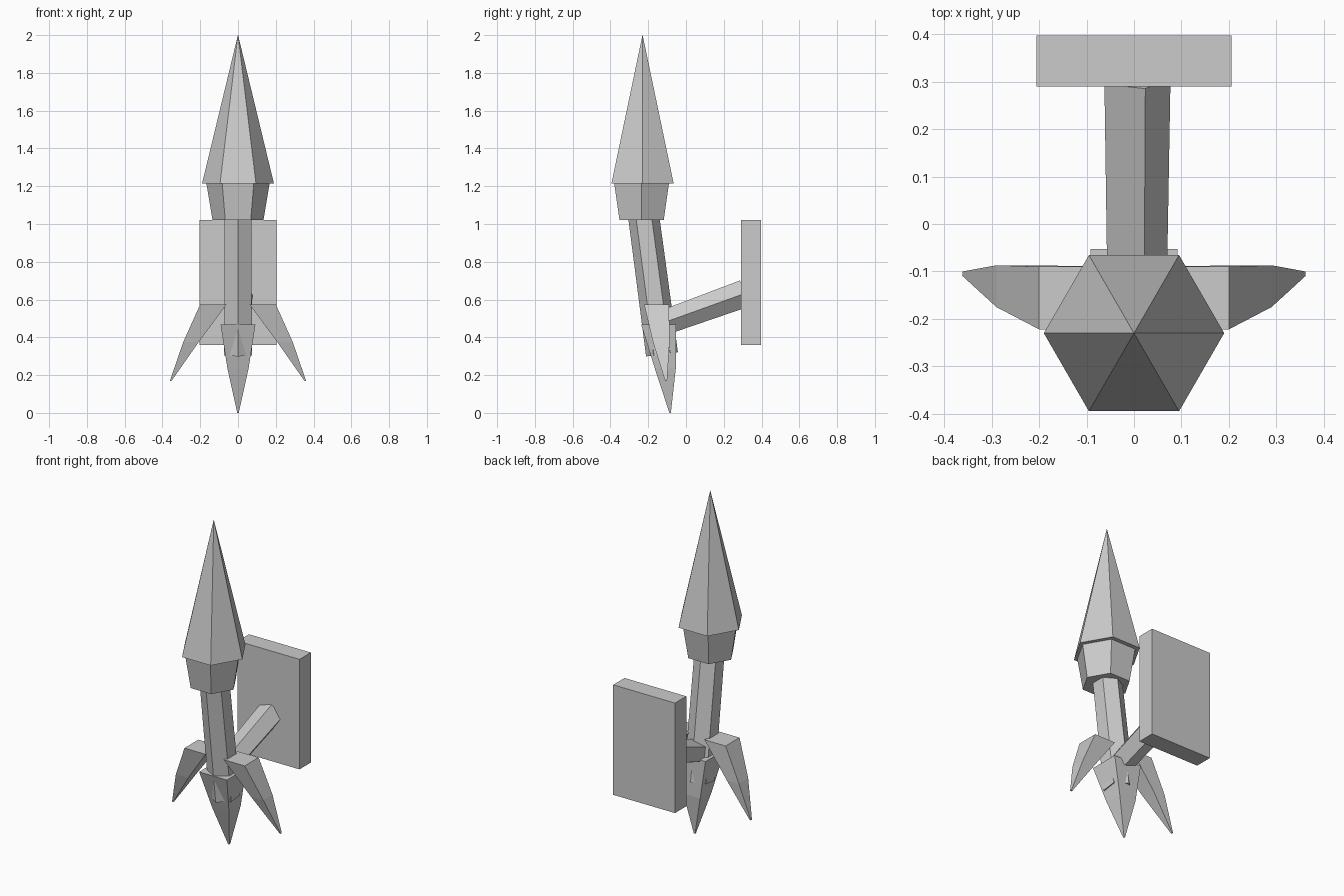
import bpy, bmesh, math
from mathutils import Vector

if "Cube" in bpy.data.objects:
    bpy.data.objects.remove(bpy.data.objects["Cube"])

grey = bpy.data.materials.new("plain_grey")
grey.diffuse_color = (0.6, 0.6, 0.6, 1)
grey.use_nodes = True
grey.node_tree.nodes["Principled BSDF"].inputs["Base Color"].default_value = grey.diffuse_color


def loft(name, rings):
    """Skin a list of equal rings of points and cap both ends."""
    bm = bmesh.new()
    loops = [[bm.verts.new(p) for p in ring] for ring in rings]
    n = len(loops[0])
    for a, b in zip(loops, loops[1:]):
        for i in range(n):
            j = (i + 1) % n
            bm.faces.new((a[i], a[j], b[j], b[i]))
    bm.faces.new(loops[0][::-1])
    bm.faces.new(loops[-1])
    bmesh.ops.remove_doubles(bm, verts=bm.verts, dist=0.0005)
    bmesh.ops.recalc_face_normals(bm, faces=bm.faces)
    me = bpy.data.meshes.new(name)
    bm.to_mesh(me)
    bm.free()
    me.materials.append(grey)
    ob = bpy.data.objects.new(name, me)
    bpy.context.collection.objects.link(ob)
    return ob


def ring(centre, radius, sides, u, v, start=0):
    """Regular polygon in the plane of the directions u and v."""
    c, u, v = Vector(centre), Vector(u), Vector(v)
    out = []
    for i in range(sides):
        a = start + math.tau * i / sides
        out.append(c + radius * (u * math.cos(a) + v * math.sin(a)))
    return out


def rod(name, p, q, r0, r1, sides, start=0):
    """Tapered prism between two points in the x = 0 plane."""
    d = (Vector(q) - Vector(p)).normalized()
    u = Vector((1, 0, 0))
    v = d.cross(u)
    return loft(name, [ring(p, r0, sides, u, v, start), ring(q, r1, sides, u, v, start)])


def rect(x0, x1, y0, y1, z):
    return [(x0, y0, z), (x1, y0, z), (x1, y1, z), (x0, y1, z)]


# Flame and cup: upright six-sided pieces
X, Y = (1, 0, 0), (0, 1, 0)
loft("flame", [ring((0, -0.23, 1.215), 0.19, 6, X, Y), ring((0, -0.23, 2.0), 0.0006, 6, X, Y)])
loft("cup", [ring((0, -0.235, 1.02), 0.135, 6, X, Y), ring((0, -0.235, 1.22), 0.168, 6, X, Y)])

# Leaning handle, a corner facing the front
rod("handle", (0, -0.127, 0.31), (0, -0.232, 1.10), 0.085, 0.082, 6, math.pi / 6)

# Five-sided bracket arm and wall plate
rod("bracket_arm", (0, -0.14, 0.47), (0, 0.31, 0.632), 0.069, 0.077, 5)
loft("wall_plate", [rect(-0.205, 0.205, 0.29, 0.397, 0.36), rect(-0.205, 0.205, 0.29, 0.397, 1.02)])

# Front claw
loft("front_claw", [rect(-0.092, 0.092, -0.237, -0.053, 0.467),
                    rect(-0.056, 0.056, -0.165, -0.054, 0.235),
                    rect(-0.004, 0.004, -0.088, -0.08, 0.0)])

# Side claws, mirrored
for side, s in (("left", -1), ("right", 1)):
    loft(side + "_claw", [rect(s * 0.06, s * 0.2, -0.222, -0.09, 0.575),
                          rect(s * 0.208, s * 0.29, -0.175, -0.087, 0.375),
                          rect(s * 0.353, s * 0.361, -0.11, -0.1, 0.168)])
